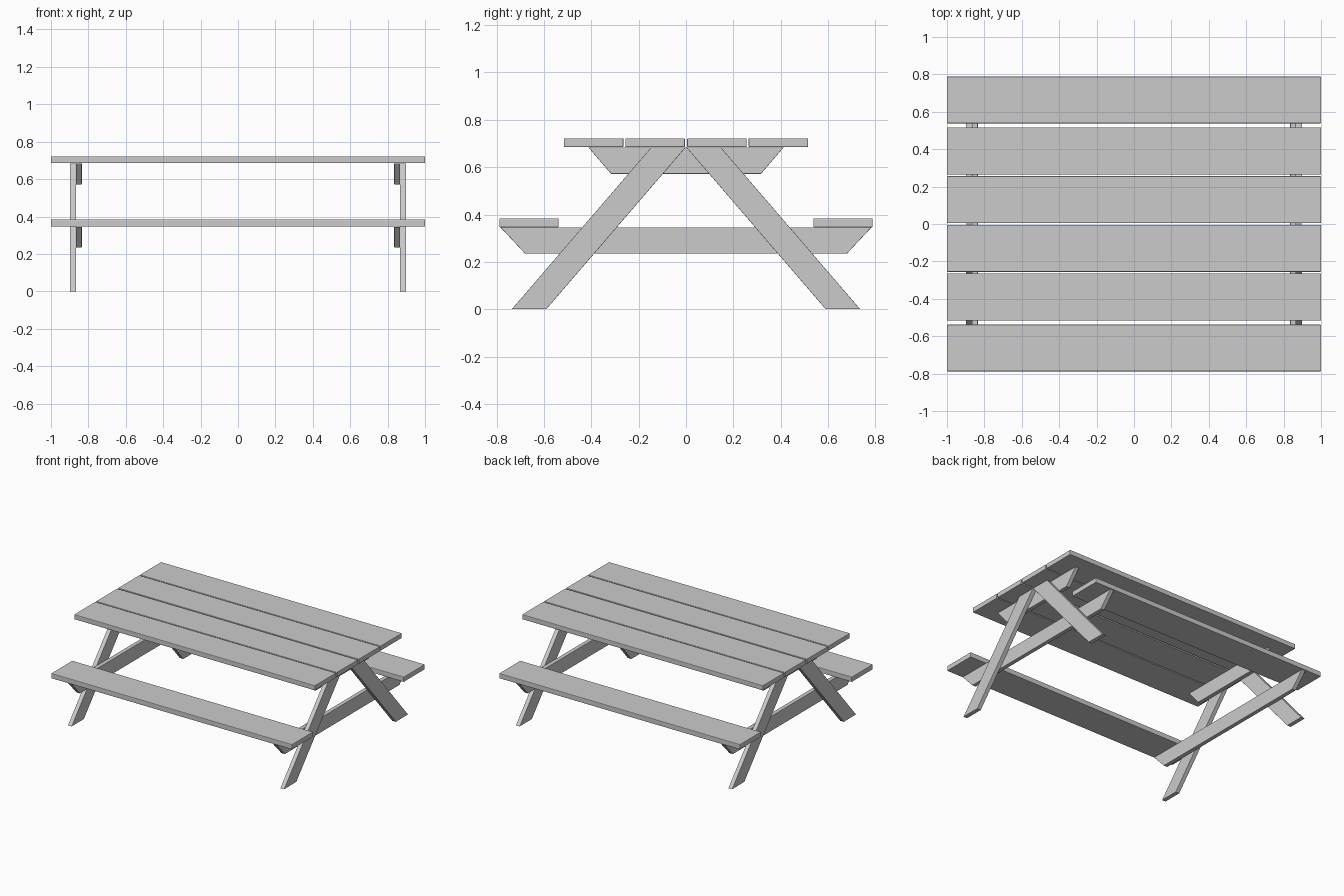
import bpy, bmesh

if "Cube" in bpy.data.objects:
    bpy.data.objects.remove(bpy.data.objects["Cube"])


def extrude_x(name, profile, x0, x1, bevel=0.0):
    """Solid board: a (y, z) profile extruded along x."""
    bm = bmesh.new()
    face = bm.faces.new([bm.verts.new((x0, y, z)) for y, z in profile])
    res = bmesh.ops.extrude_face_region(bm, geom=[face])
    verts = [g for g in res["geom"] if isinstance(g, bmesh.types.BMVert)]
    bmesh.ops.translate(bm, verts=verts, vec=(x1 - x0, 0, 0))
    bmesh.ops.recalc_face_normals(bm, faces=bm.faces)
    me = bpy.data.meshes.new(name)
    bm.to_mesh(me)
    bm.free()
    ob = bpy.data.objects.new(name, me)
    bpy.context.collection.objects.link(ob)
    if bevel:
        mod = ob.modifiers.new("edge_bevel", "BEVEL")
        mod.width = bevel
        mod.segments = 2
    return ob


def plank(name, y0, y1, z0, z1):
    profile = [(y0, z0), (y1, z0), (y1, z1), (y0, z1)]
    return extrude_x(name, profile, -1.0, 1.0, 0.004)


for side, s in (("front", -1), ("back", 1)):
    # Table top planks and bench seat
    plank(f"{side}_inner_top_plank", s * 0.005, s * 0.256, 0.685, 0.722)
    plank(f"{side}_outer_top_plank", s * 0.264, s * 0.516, 0.685, 0.722)
    plank(f"{side}_seat", s * 0.538, s * 0.788, 0.346, 0.384)

for end, e in (("left", -1), ("right", 1)):
    # Splayed legs
    for side, s in (("front", -1), ("back", 1)):
        leg = [(s * 0.736, 0), (s * 0.590, 0), (s * 0.001, 0.684), (s * 0.147, 0.684)]
        extrude_x(f"{end}_{side}_leg", leg, e * 0.866, e * 0.898, 0.002)
    # Tapered cross braces on the inner side of the legs
    for name, top, bottom, z0, z1 in (
        ("top_brace", 0.413, 0.317, 0.572, 0.684),
        ("seat_brace", 0.783, 0.680, 0.235, 0.345),
    ):
        brace = [(-bottom, z0), (bottom, z0), (top, z1), (-top, z1)]
        extrude_x(f"{end}_{name}", brace, e * 0.835, e * 0.866, 0.002)
